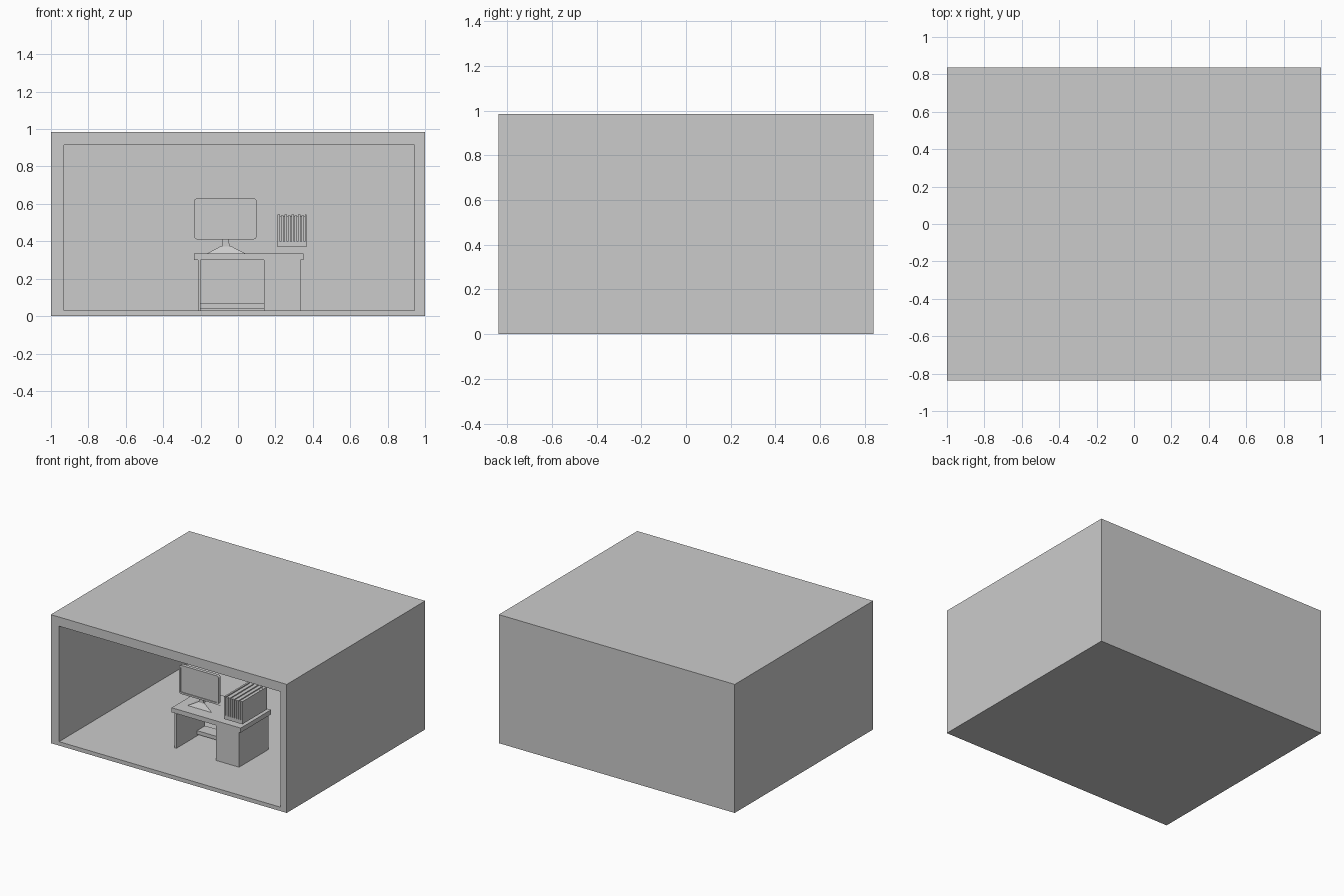
import bpy, bmesh, math

if "Cube" in bpy.data.objects:
    bpy.data.objects.remove(bpy.data.objects["Cube"])


def finish(name, bm):
    bmesh.ops.recalc_face_normals(bm, faces=bm.faces)
    me = bpy.data.meshes.new(name)
    bm.to_mesh(me)
    bm.free()
    ob = bpy.data.objects.new(name, me)
    bpy.context.collection.objects.link(ob)
    return ob


def fill_box(bm, x, y, z):
    vs = bmesh.ops.create_cube(bm, size=1)["verts"]
    for v in vs:
        for i, (a, b) in enumerate((x, y, z)):
            v.co[i] = b if v.co[i] > 0 else a
    return vs


def box(name, x, y, z):
    bm = bmesh.new()
    fill_box(bm, x, y, z)
    return finish(name, bm)


def prism(name, profile, y0, y1, inset=0, recess=0):
    """Extrude an x-z outline along y, with an optional recessed front."""
    bm = bmesh.new()
    front = bm.faces.new([bm.verts.new((x, y0, z)) for x, z in profile])
    ext = bmesh.ops.extrude_face_region(bm, geom=[front], use_keep_orig=True)
    for v in ext["geom"]:
        if isinstance(v, bmesh.types.BMVert):
            v.co.y = y1
    bmesh.ops.recalc_face_normals(bm, faces=bm.faces)
    if inset:
        face = min(bm.faces, key=lambda f: f.calc_center_median().y)
        bmesh.ops.inset_region(bm, faces=[face], thickness=inset)
        hole = bmesh.ops.extrude_face_region(bm, geom=[face])
        bmesh.ops.translate(bm, vec=(0, recess, 0),
                            verts=[v for v in hole["geom"] if isinstance(v, bmesh.types.BMVert)])
        if face.is_valid:
            bmesh.ops.delete(bm, geom=[face], context='FACES_ONLY')
    return finish(name, bm)


def rounded_rect(x0, x1, z0, z1, r, n=4):
    pts = []
    corners = ((x1 - r, z1 - r), (x0 + r, z1 - r), (x0 + r, z0 + r), (x1 - r, z0 + r))
    for k, (cx, cz) in enumerate(corners):
        for i in range(n + 1):
            a = math.pi / 2 * (k + i / n)
            pts.append((cx + r * math.cos(a), cz + r * math.sin(a)))
    return pts


# Room shell: a block hollowed from the open front
bm = bmesh.new()
fill_box(bm, (-1, 1), (-0.838, 0.838), (0, 0.985))
front = min(bm.faces, key=lambda f: f.calc_center_median().y)
bmesh.ops.inset_region(bm, faces=[front], thickness=0.05)
for v in front.verts:
    v.co.x = 0.945 if v.co.x > 0 else -0.93
    v.co.z = 0.915 if v.co.z > 0.5 else 0.03
hole = bmesh.ops.extrude_face_region(bm, geom=[front])
for v in hole["geom"]:
    if isinstance(v, bmesh.types.BMVert):
        v.co.y = 0.77
if front.is_valid:
    bmesh.ops.delete(bm, geom=[front], context='FACES_ONLY')
finish("room_shell", bm)

# Desk
box("desk_top", (-0.235, 0.35), (-0.468, -0.10), (0.30, 0.335))
box("desk_left_panel", (-0.215, -0.20), (-0.46, -0.112), (0.03, 0.30))
box("desk_cabinet", (0.14, 0.335), (-0.465, -0.112), (0.03, 0.30))
box("desk_foot_shelf", (-0.20, 0.14), (-0.21, -0.112), (0.042, 0.07))

# Monitor
prism("monitor", rounded_rect(-0.235, 0.10, 0.41, 0.63, 0.018), -0.378, -0.352, 0.014, 0.006)
prism("monitor_neck", [(-0.085, 0.345), (-0.045, 0.345), (-0.05, 0.47), (-0.08, 0.47)], -0.352, -0.33)

# Monitor base: a plate with a tapered top
bm = bmesh.new()
for v in fill_box(bm, (-0.165, 0.04), (-0.375, -0.25), (0.335, 0.375)):
    if v.co.z > 0.36:
        v.co.x = -0.065 + (v.co.x + 0.065) * 0.25
        v.co.y = -0.325 + (v.co.y + 0.325) * 0.5
ridge = finish("monitor_base", bm)

# File rack: tray, backing and a row of upright folders
box("rack_tray", (0.212, 0.367), (-0.472, -0.17), (0.37, 0.40))
box("rack_right_side", (0.358, 0.367), (-0.472, -0.17), (0.40, 0.543))
box("rack_back", (0.212, 0.358), (-0.18, -0.17), (0.40, 0.535))
count, step = 8, 0.0182
for i in range(count):
    x = 0.212 + i * step
    box(f"folder_{i + 1}", (x, x + 0.0135), (-0.472, -0.18), (0.40, 0.543 - 0.004 * (i % 2)))
